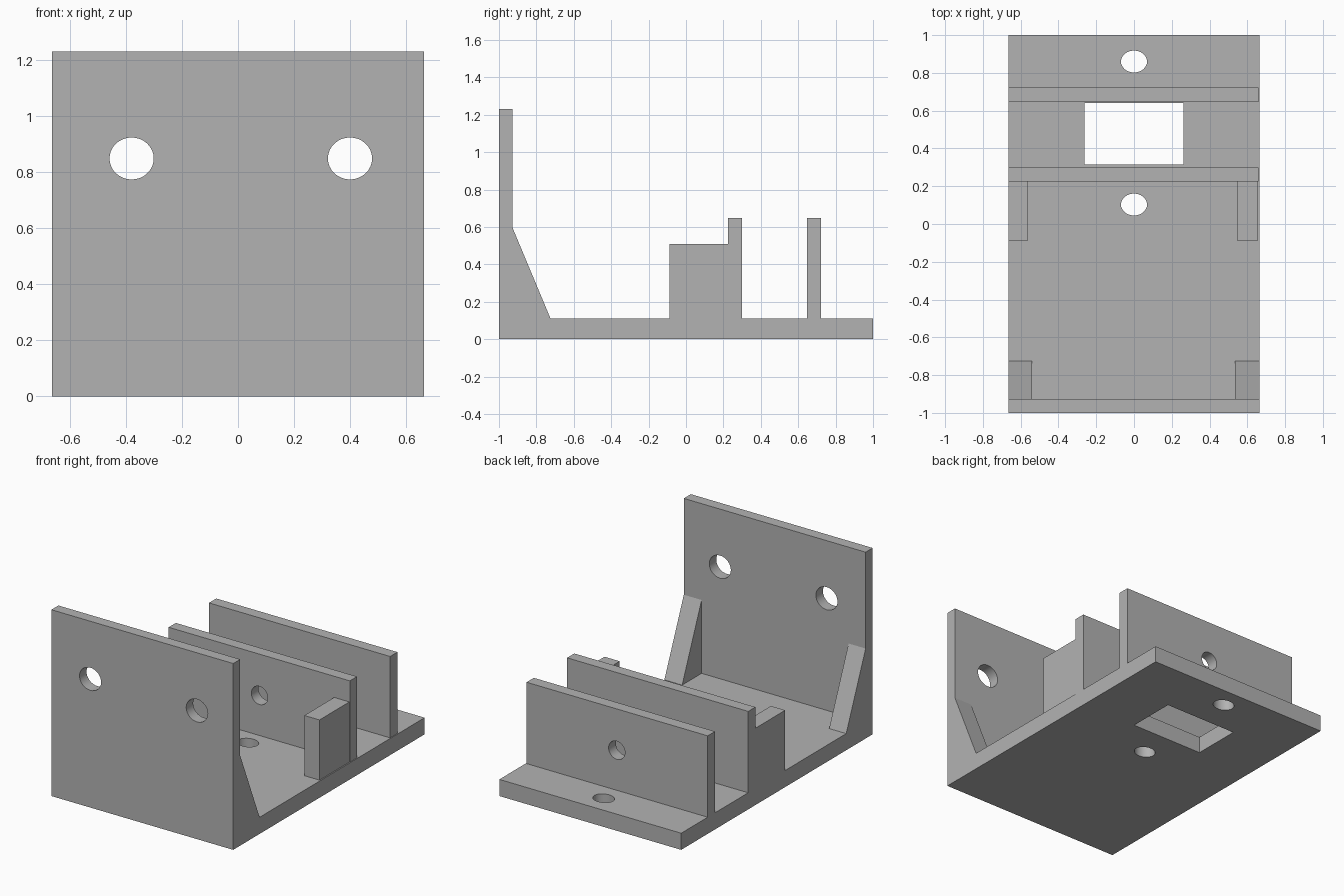
import bpy
import math

if "Cube" in bpy.data.objects:
    bpy.data.objects.remove(bpy.data.objects["Cube"], do_unlink=True)

# Single plain material
GREY = (0.45, 0.45, 0.45, 1)
grey = bpy.data.materials.new("plain_grey")
grey.diffuse_color = GREY
grey.use_nodes = True
grey.node_tree.nodes["Principled BSDF"].inputs["Base Color"].default_value = GREY


def prism(name, profile, x0, x1):
    """Extrude a (y, z) profile from x0 to x1."""
    n = len(profile)
    verts = [(x, y, z) for x in (x0, x1) for y, z in profile]
    faces = [tuple(reversed(range(n))), tuple(range(n, 2 * n))]
    faces += [(i, (i + 1) % n, (i + 1) % n + n, i + n) for i in range(n)]
    mesh = bpy.data.meshes.new(name)
    mesh.from_pydata(verts, [], faces)
    mesh.materials.append(grey)
    obj = bpy.data.objects.new(name, mesh)
    bpy.context.collection.objects.link(obj)
    return obj


def block(name, x, y, z):
    (y0, y1), (z0, z1) = y, z
    return prism(name, [(y0, z0), (y1, z0), (y1, z1), (y0, z1)], *x)


def cut(obj, cutter):
    """Subtract the cutter from the part, then discard the cutter."""
    mod = obj.modifiers.new("cut", "BOOLEAN")
    mod.operation = "DIFFERENCE"
    mod.solver = "EXACT"
    mod.object = cutter
    bpy.ops.object.select_all(action="DESELECT")
    bpy.context.view_layer.objects.active = obj
    obj.select_set(True)
    bpy.ops.object.modifier_apply(modifier=mod.name)
    bpy.data.objects.remove(cutter, do_unlink=True)


def drill(obj, centre, rx, ry, upright):
    """Cut an oval hole along z (upright) or along y."""
    tilt = (0, 0, 0) if upright else (math.pi / 2, 0, 0)
    bpy.ops.mesh.primitive_cylinder_add(vertices=32, radius=1, depth=0.5,
                                        location=centre, rotation=tilt)
    cutter = bpy.context.object
    cutter.scale = (rx, ry, 1)
    cutter.data.materials.append(grey)
    bpy.context.view_layer.update()
    cut(obj, cutter)


W, FLOOR = 0.665, 0.11
PLATE_BACK = -0.927

# Base with window and two screw holes
base = block("base_plate", (-W, W), (-1, 1), (0, FLOOR))
cut(base, block("window_cutter", (-0.263, 0.263), (0.315, 0.64), (-0.2, 0.4)))
for y in (0.86, 0.103):
    drill(base, (0, y, 0.05), 0.069, 0.058, True)

# Tall front plate with two holes
front = block("front_plate", (-W, W), (-1, PLATE_BACK), (FLOOR, 1.232))
for x in (-0.38, 0.4):
    drill(front, (x, -0.96, 0.85), 0.079, 0.075, False)

# Two cross walls, each with a central hole
walls = []
for name, y in (("middle_wall", (0.225, 0.3)), ("rear_wall", (0.647, 0.723))):
    wall = block(name, (-W, 0.66), y, (FLOOR, 0.648))
    drill(wall, (0, sum(y) / 2, 0.375), 0.06, 0.06, False)
    walls.append(wall)

# Sloped gussets behind the front plate
slope = [(PLATE_BACK, FLOOR), (-0.724, FLOOR), (PLATE_BACK, 0.595)]
prism("right_gusset", slope, -W, -0.54)
prism("left_gusset", slope, 0.535, W)

# Blocks bracing the middle wall
block("right_brace", (-W, -0.56), (-0.087, 0.225), (FLOOR, 0.508))
block("left_brace", (0.546, 0.657), (-0.087, 0.225), (FLOOR, 0.508))

# Smooth hole walls, keep every other edge sharp
for obj in [base, front] + walls:
    bpy.ops.object.select_all(action="DESELECT")
    bpy.context.view_layer.objects.active = obj
    obj.select_set(True)
    bpy.ops.object.shade_smooth_by_angle(angle=math.radians(30))
